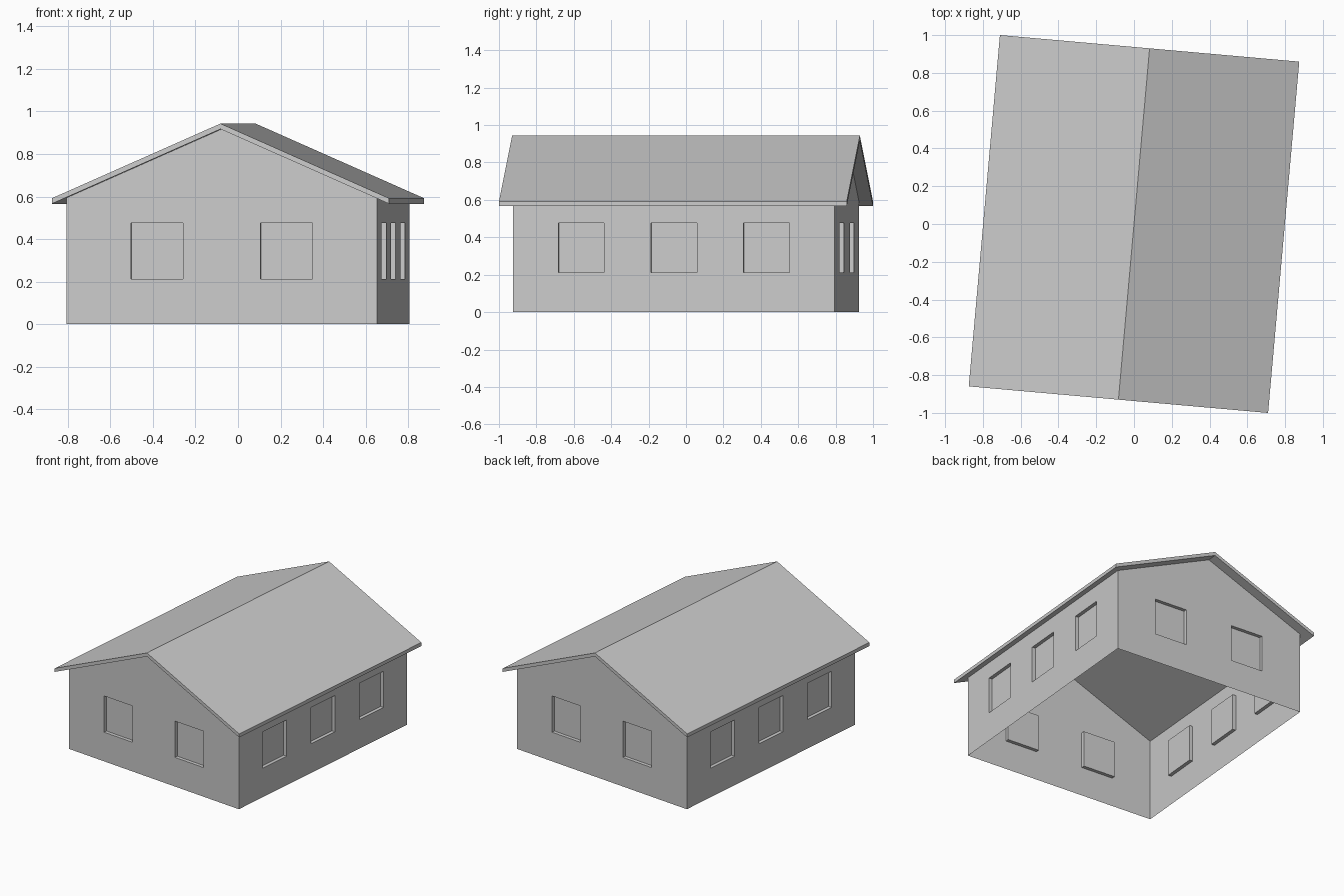
import bpy, bmesh, math
from mathutils import Matrix, Vector

if "Cube" in bpy.data.objects:
    bpy.data.objects.remove(bpy.data.objects["Cube"])

ROT = Matrix.Rotation(math.radians(-5.07), 4, 'Z')   # house is slightly turned
HW, HL = 0.733, 0.863            # wall half width / half length
RW, RL = 0.7955, 0.9335          # roof half width / half length
RIDGE, EAVE, THICK = 0.943, 0.592, 0.026
WALL_TOP = RIDGE - THICK - HW * (RIDGE - EAVE) / RW
SILL, HEAD, WIN, DEPTH = 0.212, 0.476, 0.123, 0.025


def finish(name, bm):
    bmesh.ops.remove_doubles(bm, verts=bm.verts, dist=1e-5)
    mesh = bpy.data.meshes.new(name)
    bm.to_mesh(mesh)
    bm.free()
    mesh.transform(ROT)
    obj = bpy.data.objects.new(name, mesh)
    bpy.context.collection.objects.link(obj)


def wall(name, half, dist, angle, windows, gable):
    """Single-sheet wall facing -y before turning, with recessed window panels."""
    bm = bmesh.new()
    turn = Matrix.Rotation(angle, 4, 'Z')

    def face(*pts):
        bm.faces.new([bm.verts.new(turn @ Vector((x, y - dist, z))) for x, y, z in pts])

    def panel(x0, x1, z0, z1, y=0):
        face((x0, y, z0), (x1, y, z0), (x1, y, z1), (x0, y, z1))

    # plain bands below and above the windows
    cuts = [-half] + [c + s * WIN for c in windows for s in (-1, 1)] + [half]
    for i, (a, b) in enumerate(zip(cuts, cuts[1:])):
        panel(a, b, 0, SILL)
        panel(a, b, HEAD, WALL_TOP)
        if i % 2 == 0:
            panel(a, b, SILL, HEAD)
            continue
        # recessed window and its reveals
        panel(a, b, SILL, HEAD, DEPTH)
        ring = [(a, SILL), (b, SILL), (b, HEAD), (a, HEAD)]
        for (x0, z0), (x1, z1) in zip(ring, ring[1:] + ring[:1]):
            face((x0, 0, z0), (x1, 0, z1), (x1, DEPTH, z1), (x0, DEPTH, z0))
    if gable:
        face((-half, 0, WALL_TOP), (half, 0, WALL_TOP), (0, 0, RIDGE - THICK))
    finish(name, bm)


# Four walls, open underneath
two, three = (-0.305, 0.305), (-0.497, 0, 0.497)
wall("front_wall", HW, HL, 0, two, True)
wall("right_wall", HL, HW, math.pi / 2, three, False)
wall("back_wall", HW, HL, math.pi, two, True)
wall("left_wall", HL, HW, -math.pi / 2, three, False)

# Gabled roof slab
bm = bmesh.new()
profile = [(-RW, EAVE - THICK), (0, RIDGE - THICK), (RW, EAVE - THICK),
           (RW, EAVE), (0, RIDGE), (-RW, EAVE)]
front, back = ([bm.verts.new((x, y, z)) for x, z in profile] for y in (-RL, RL))
for i in range(6):
    j = (i + 1) % 6
    bm.faces.new((front[i], front[j], back[j], back[i]))
for end in (front, back):
    bm.faces.new((end[0], end[1], end[4], end[5]))
    bm.faces.new((end[1], end[2], end[3], end[4]))
bmesh.ops.recalc_face_normals(bm, faces=bm.faces)
finish("roof", bm)
